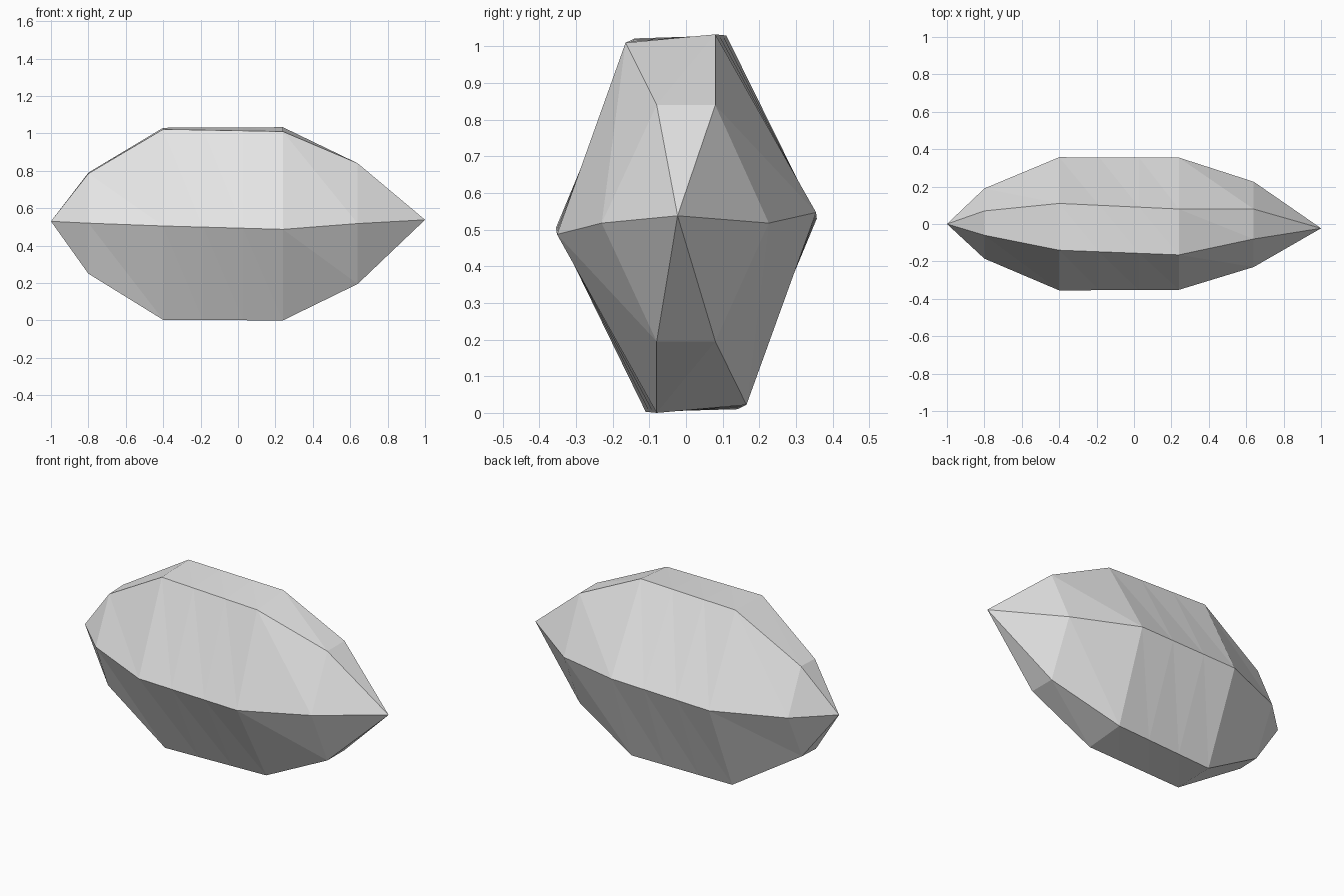
import bpy, bmesh

if "Cube" in bpy.data.objects:
    bpy.data.objects.remove(bpy.data.objects["Cube"])

# Hexagonal sections along x, listed top back -> top front -> front -> bottom front -> bottom back -> back
sections = [
    (-0.80, [(0.07, 0.79), (-0.06, 0.785), (-0.185, 0.52), (-0.07, 0.25), (0.06, 0.255), (0.19, 0.53)]),
    (-0.40, [(0.11, 1.03), (-0.14, 1.022), (-0.355, 0.505), (-0.11, 0.003), (0.14, 0.01), (0.357, 0.53)]),
    (0.24, [(0.08, 1.033), (-0.165, 1.01), (-0.352, 0.487), (-0.08, 0.0), (0.165, 0.022), (0.355, 0.547)]),
    (0.64, [(0.08, 0.84), (-0.08, 0.84), (-0.23, 0.518), (-0.08, 0.195), (0.08, 0.195), (0.226, 0.518)]),
]
left_tip = (-1.0, 0.0, 0.53)
right_tip = (1.0, -0.023, 0.538)
MID_CUTS = 3  # strips along the long middle span

# Split the twisted middle span into even strips
(xa, pa), (xb, pb) = sections[1], sections[2]
middle = []
for s in range(1, MID_CUTS):
    t = s / MID_CUTS
    middle.append((xa + (xb - xa) * t,
                   [(a[0] + (b[0] - a[0]) * t, a[1] + (b[1] - a[1]) * t) for a, b in zip(pa, pb)]))
sections[2:2] = middle

# Loft the sections with triangles and close both ends to a point
bm = bmesh.new()
rings = [[bm.verts.new((x, y, z)) for y, z in pts] for x, pts in sections]
tip_l, tip_r = bm.verts.new(left_tip), bm.verts.new(right_tip)
for k in range(6):
    n = (k + 1) % 6
    for a, b in zip(rings, rings[1:]):
        bm.faces.new((a[k], a[n], b[n]))
        bm.faces.new((a[k], b[n], b[k]))
    bm.faces.new((tip_l, rings[0][n], rings[0][k]))
    bm.faces.new((tip_r, rings[-1][k], rings[-1][n]))
bmesh.ops.recalc_face_normals(bm, faces=bm.faces)

mesh = bpy.data.meshes.new("faceted_stone")
bm.to_mesh(mesh)
bm.free()

# Single plain grey
grey = bpy.data.materials.new("light grey")
grey.diffuse_color = (0.8, 0.8, 0.8, 1)
grey.use_nodes = True
grey.node_tree.nodes["Principled BSDF"].inputs["Base Color"].default_value = grey.diffuse_color
mesh.materials.append(grey)

stone = bpy.data.objects.new("faceted_stone", mesh)
bpy.context.collection.objects.link(stone)
